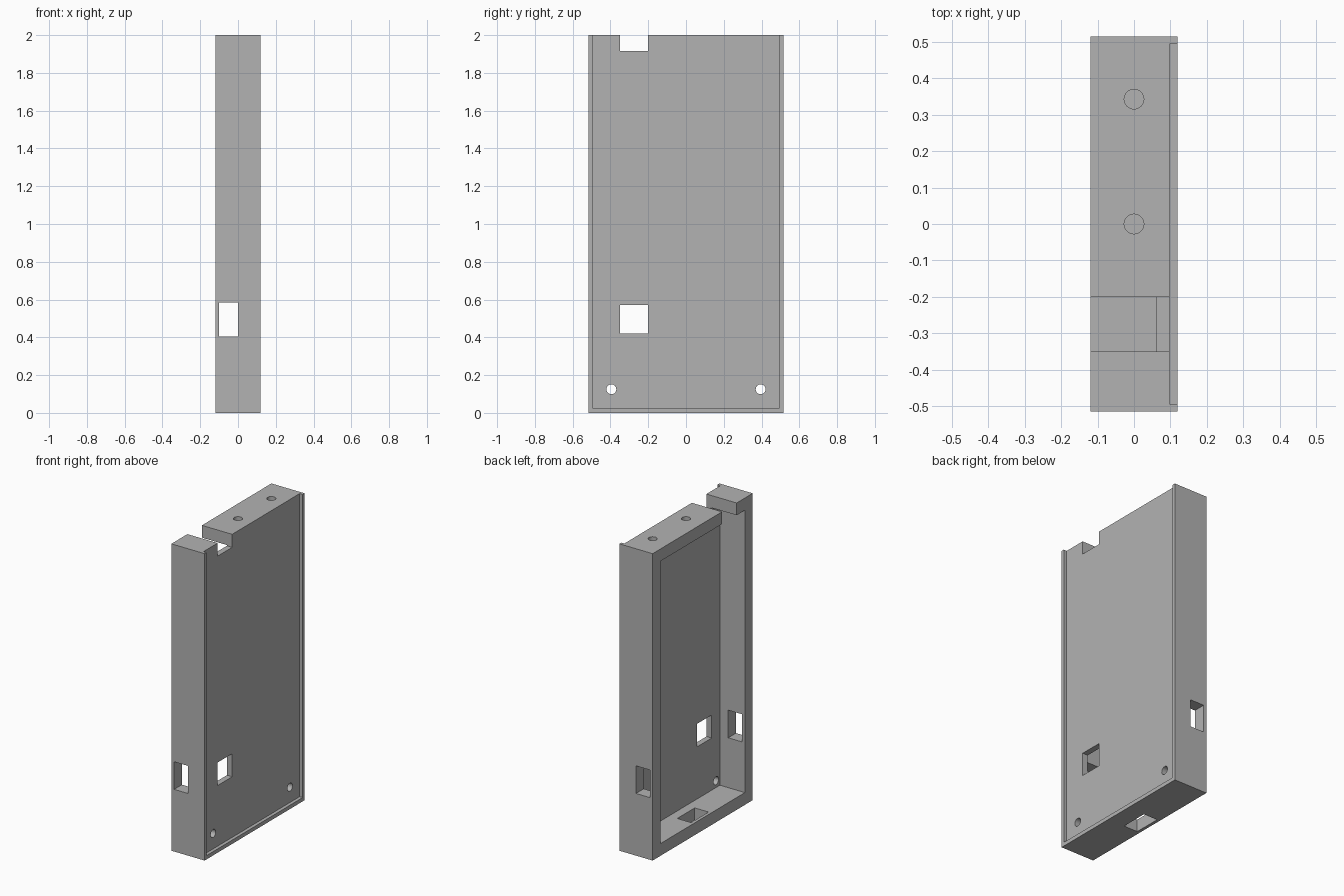
import bpy, math

if "Cube" in bpy.data.objects:
    bpy.data.objects.remove(bpy.data.objects["Cube"])

# One flat colour for the whole casing
grey = bpy.data.materials.new("grey")
grey.diffuse_color = (0.45, 0.45, 0.45, 1)
grey.use_nodes = True
grey.node_tree.nodes["Principled BSDF"].inputs["Base Color"].default_value = grey.diffuse_color


def box(name, x, y, z):
    """Axis-aligned box from (min, max) ranges."""
    bpy.ops.mesh.primitive_cube_add(size=1, location=[sum(r) / 2 for r in (x, y, z)])
    ob = bpy.context.object
    ob.name = name
    ob.scale = [r[1] - r[0] for r in (x, y, z)]
    bpy.ops.object.transform_apply(location=True, rotation=False, scale=True)
    return ob


def rod(name, centre, radius, depth, rotation=(0, 0, 0)):
    bpy.ops.mesh.primitive_cylinder_add(vertices=32, radius=radius, depth=depth,
                                        location=centre, rotation=rotation)
    ob = bpy.context.object
    ob.name = name
    bpy.ops.object.transform_apply(location=True, rotation=True, scale=True)
    return ob


# Outer casing
casing = box("casing", (-0.12, 0.12), (-0.515, 0.515), (0, 2))
casing.data.materials.append(grey)

cutters = [
    # Open tray on the back, leaving a thin panel
    box("tray_cutter", (-0.3, 0.06), (-0.435, 0.435), (0.08, 1.92)),
    # Shallow lid recess, open at the top
    box("lid_recess_cutter", (0.098, 0.3), (-0.495, 0.495), (0.025, 2.2)),
    # Cable notch in the top edge and square window in the panel
    box("notch_cutter", (-0.3, 0.3), (-0.35, -0.2), (1.915, 2.2)),
    box("window_cutter", (0.0, 0.3), (-0.35, -0.2), (0.42, 0.57)),
    # Ports through both side walls and the bottom wall
    box("side_port_cutter", (-0.1, 0.0), (-0.8, 0.8), (0.405, 0.585)),
    box("bottom_port_cutter", (-0.1, 0.0), (-0.09, 0.09), (-0.2, 0.2)),
]
# Screw holes through the panel
for side in (-1, 1):
    cutters.append(rod("screw_hole_cutter", (0.1, side * 0.395, 0.125), 0.026, 0.3,
                       (0, math.pi / 2, 0)))
# Blind peg holes in the top edge
for y in (0, 0.343):
    cutters.append(rod("peg_hole_cutter", (0, y, 2.0), 0.027, 0.1))

# Carve the casing
for cutter in cutters:
    cutter.hide_render = True
    mod = casing.modifiers.new(cutter.name, 'BOOLEAN')
    mod.operation = 'DIFFERENCE'
    mod.solver = 'EXACT'
    mod.object = cutter
    bpy.context.view_layer.objects.active = casing
    bpy.ops.object.modifier_apply(modifier=mod.name)
for cutter in cutters:
    bpy.data.objects.remove(cutter)

# Smooth hole walls, keep all edges crisp
bpy.ops.object.select_all(action='DESELECT')
casing.select_set(True)
bpy.context.view_layer.objects.active = casing
bpy.ops.object.shade_smooth_by_angle(angle=math.radians(30))
